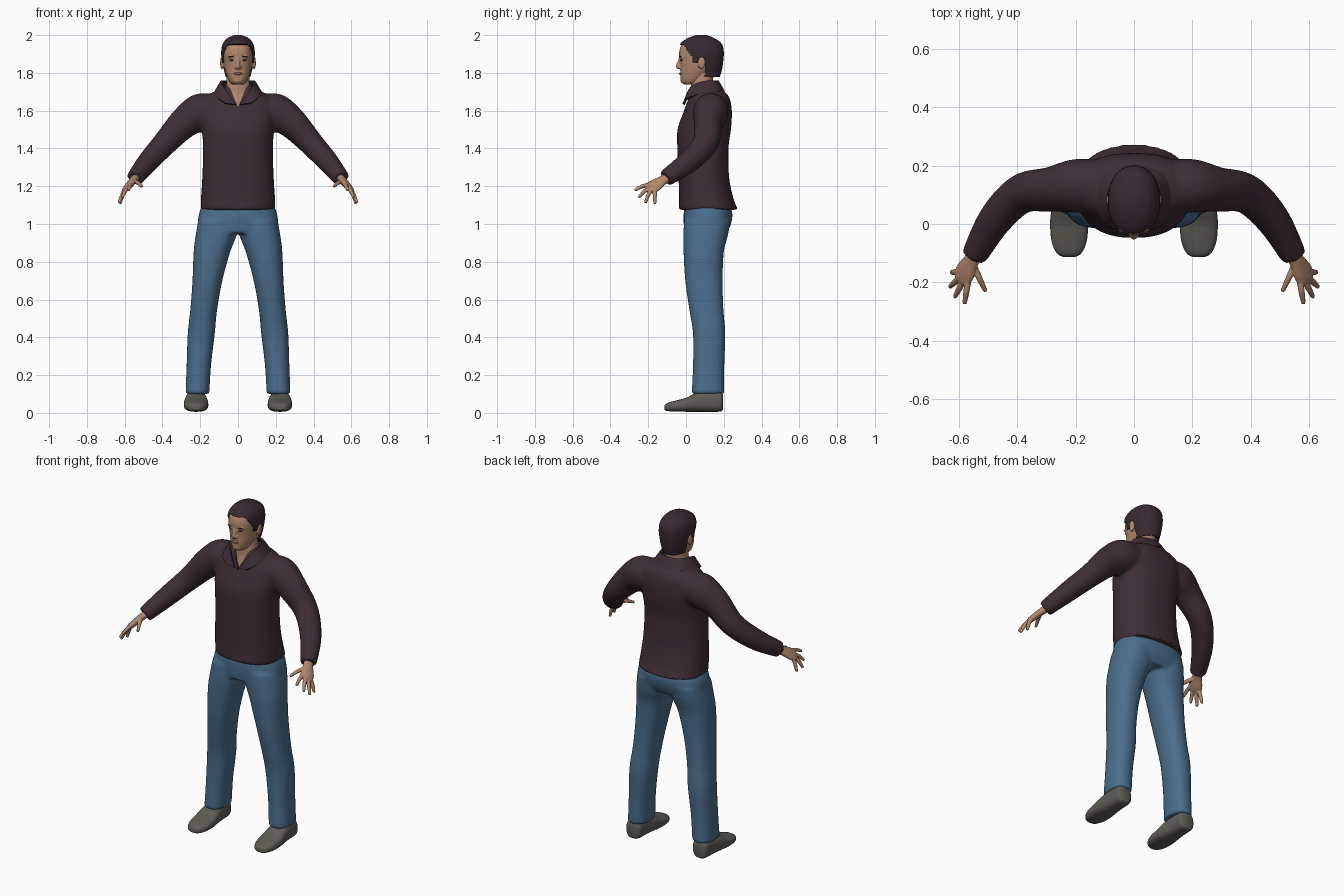
import bpy, bmesh, math
from mathutils import Vector

if "Cube" in bpy.data.objects:
    bpy.data.objects.remove(bpy.data.objects["Cube"])


def make_material(name, colour):
    mat = bpy.data.materials.new(name)
    mat.use_nodes = True
    mat.diffuse_color = (*colour, 1)
    mat.node_tree.nodes["Principled BSDF"].inputs["Base Color"].default_value = (*colour, 1)
    return mat


SKIN = make_material("skin", (.45, .25, .155))
LIP = make_material("lip", (.30, .14, .095))
HAIR = make_material("dark_hair", (.039, .022, .031))
SHIRT = make_material("plum_shirt", (.048, .027, .036))
JEANS = make_material("blue_denim", (.068, .155, .26))
SHOE = make_material("grey_shoe", (.115, .108, .092))
SIDES = (("left", 1), ("right", -1))
X, Y, Z = Vector((1, 0, 0)), Vector((0, 1, 0)), Vector((0, 0, 1))


def spline(rows, steps=6):
    """Smoothly interpolate rows of numbers."""
    out = []
    for i in range(len(rows) - 1):
        a, b, c, d = (rows[max(0, min(len(rows) - 1, j))] for j in range(i - 1, i + 3))
        for k in range(steps):
            t = k / steps
            out.append([q + t * (r - p) / 2 + t * t * (2 * p - 5 * q + 4 * r - s) / 2
                        + t ** 3 * (3 * q - p - 3 * r + s) / 2
                        for p, q, r, s in zip(a, b, c, d)])
    return out + [list(rows[-1])]


def loft(bm, rings, power=2.0, count=40):
    """Skin rings given as centre and two half axes, and cap both ends."""
    loops = []
    for centre, u, v in rings:
        loop = []
        for i in range(count):
            a = 2 * math.pi * i / count
            c, s = math.cos(a), math.sin(a)
            loop.append(bm.verts.new(centre + u * math.copysign(abs(c) ** (2 / power), c)
                                     + v * math.copysign(abs(s) ** (2 / power), s)))
        loops.append(loop)
    for a, b in zip(loops, loops[1:]):
        for i in range(count):
            j = (i + 1) % count
            bm.faces.new((a[i], a[j], b[j], b[i]))
    bm.faces.new(loops[0][::-1])
    bm.faces.new(loops[-1])


def column(bm, rows, power=2.2, side=1, count=40):
    """Upright loft from rows of height, left edge, right edge, front, back."""
    loft(bm, [(Vector((side * (l + r) / 2, (f + b) / 2, z)), X * (r - l) / 2, Y * (b - f) / 2)
              for z, l, r, f, b in spline(rows)], power, count)


def body(bm, rows, power=2.2, count=40):
    """Upright loft symmetric in x: height, half width, front, back."""
    column(bm, [(z, -w, w, f, b) for z, w, f, b in rows], power, 1, count)


def tube(bm, rows, side=1, ref=Y, count=20):
    """Loft along a path: x, y, z, width radius, thickness radius."""
    path = spline(rows)
    points = [Vector((side * p[0], p[1], p[2])) for p in path]
    rings = []
    for i, p in enumerate(points):
        t = (points[min(i + 1, len(points) - 1)] - points[max(i - 1, 0)]).normalized()
        u = t.cross(ref).normalized()
        rings.append((p, u * path[i][3], u.cross(t) * path[i][4]))
    loft(bm, rings, 2, count)


def ball(bm, centre, size):
    n = 10
    rings = []
    for i in range(n + 1):
        a = math.pi * (i + .05) / (n + .1)
        rings.append((Vector(centre) - Z * size[2] * math.cos(a),
                      X * size[0] * math.sin(a), Y * size[1] * math.sin(a)))
    loft(bm, rings, 2, 20)


def finish(name, bm, materials, voxel=0, smooth=0, cutter=None, shell=0, subdivide=0):
    """Turn the bmesh into an object and bake its modifiers."""
    bmesh.ops.recalc_face_normals(bm, faces=bm.faces)
    mesh = bpy.data.meshes.new(name)
    bm.to_mesh(mesh)
    bm.free()
    ob = bpy.data.objects.new(name, mesh)
    bpy.context.collection.objects.link(ob)
    if voxel:
        m = ob.modifiers.new("blend", 'REMESH')
        m.mode, m.voxel_size = 'VOXEL', voxel
    if smooth:
        m = ob.modifiers.new("soften", 'SMOOTH')
        m.factor, m.iterations = .5, smooth
    if cutter:
        m = ob.modifiers.new("cut", 'BOOLEAN')
        m.operation, m.object = 'DIFFERENCE', cutter
    if shell:
        m = ob.modifiers.new("thickness", 'SOLIDIFY')
        m.thickness, m.offset = shell, 0
    if subdivide:
        m = ob.modifiers.new("round", 'SUBSURF')
        m.levels = m.render_levels = subdivide
    graph = bpy.context.evaluated_depsgraph_get()
    baked = bpy.data.meshes.new_from_object(ob.evaluated_get(graph))
    ob.modifiers.clear()
    ob.data = baked
    baked.materials.clear()
    for mat in materials:
        baked.materials.append(mat)
    baked.shade_smooth()
    baked.set_sharp_from_angle(angle=math.radians(50))
    return ob


# Jeans: two legs blended into the hips
bm = bmesh.new()
body(bm, [(.95, .205, -.008, .215), (1.0, .213, -.012, .238), (1.06, .205, -.012, .245),
          (1.12, .18, 0, .22)], 2.5)
for _, s in SIDES:
    column(bm, [(.1, .152, .278, .03, .203), (.25, .143, .272, .037, .203),
                (.42, .123, .266, .037, .208), (.55, .11, .252, .017, .198),
                (.7, .083, .241, -.004, .194), (.85, .042, .235, -.013, .2),
                (.94, .008, .224, -.014, .222), (1.02, .0, .21, -.01, .235)], 2.3, s)
finish("jeans", bm, [JEANS], voxel=.009, smooth=6)

# Neckline cutter, a wedge used for the open shirt front
bm = bmesh.new()
wedge = [[bm.verts.new((x, y, z)) for x, z in ((0, 1.615), (.062, 1.77), (-.062, 1.77))]
         for y in (-.15, .055)]
bm.faces.new(wedge[0])
bm.faces.new(wedge[1])
for i in range(3):
    j = (i + 1) % 3
    bm.faces.new((wedge[0][i], wedge[0][j], wedge[1][j], wedge[1][i]))
cutter = finish("neckline_cutter", bm, [])
cutter.hide_render = True

# Shirt: torso and both sleeves blended together, then opened at the neck
bm = bmesh.new()
body(bm, [(1.075, .198, -.038, .275), (1.14, .196, -.036, .25), (1.25, .189, -.04, .228),
          (1.4, .185, -.046, .225), (1.5, .192, -.045, .238), (1.58, .205, -.018, .243),
          (1.64, .2, .004, .238), (1.685, .155, .02, .22), (1.715, .1, .03, .185),
          (1.735, .08, .04, .168)], 2.3)
for _, s in SIDES:
    tube(bm, [(.13, .13, 1.6, .085, .09), (.2, .13, 1.59, .1, .092), (.285, .118, 1.535, .083, .077),
              (.385, .103, 1.43, .066, .068), (.475, .015, 1.33, .057, .06),
              (.546, -.108, 1.242, .045, .045)], s, count=32)
finish("shirt", bm, [SHIRT], voxel=.009, smooth=6, cutter=cutter)
bpy.data.objects.remove(cutter)

# Collar: a folded band running round the neck to two front points
bm = bmesh.new()
half = spline([(0, .168, 1.757, 0, .2, 1.70), (.065, .145, 1.757, .095, .17, 1.70),
               (.088, .085, 1.752, .125, .085, 1.69), (.07, .025, 1.72, .105, .01, 1.665),
               (.014, -.012, 1.632, .066, -.012, 1.638)], 5)
full = [[-r[0], r[1], r[2], -r[3], r[4], r[5]] for r in half[:0:-1]] + half
pairs = [(bm.verts.new(r[:3]), bm.verts.new(r[3:])) for r in full]
for (a, b), (c, d) in zip(pairs, pairs[1:]):
    bm.faces.new((a, b, d, c))
finish("collar", bm, [SHIRT], shell=.012)

# Neck and upper chest
bm = bmesh.new()
body(bm, [(1.58, .1, .02, .15), (1.64, .09, .014, .16), (1.69, .072, .024, .15),
          (1.74, .062, .026, .14), (1.8, .06, .035, .15)])
finish("neck", bm, [SKIN])

# Head with nose, brow and ears
bm = bmesh.new()
body(bm, [(1.738, .026, -.008, .06), (1.752, .044, -.024, .09), (1.79, .061, -.03, .125),
          (1.83, .072, -.03, .165), (1.87, .077, -.034, .18), (1.91, .079, -.036, .185),
          (1.95, .072, -.022, .177), (1.98, .05, .02, .14), (1.992, .018, .05, .1)], 2.2, 48)
tube(bm, [(0, -.03, 1.882, .007, .007), (0, -.037, 1.855, .009, .009),
          (0, -.043, 1.835, .011, .011), (0, -.034, 1.822, .008, .007)], ref=X)
for _, s in SIDES:
    ball(bm, (s * .011, -.034, 1.83), (.009, .01, .008))
    ball(bm, (s * .031, -.02, 1.884), (.023, .013, .008))
    ball(bm, (s * .085, .083, 1.853), (.01, .02, .034))
ball(bm, (0, -.018, 1.76), (.022, .012, .014))
finish("head", bm, [SKIN], voxel=.005, smooth=2)

# Eyes, eyebrows and mouth
for label, s in SIDES:
    bm = bmesh.new()
    ball(bm, (s * .031, -.023, 1.867), (.013, .008, .004))
    finish(label + "_eye", bm, [HAIR])
    bm = bmesh.new()
    ball(bm, (s * .032, -.0255, 1.887), (.019, .009, .003))
    finish(label + "_eyebrow", bm, [HAIR])
bm = bmesh.new()
ball(bm, (0, -.027, 1.796), (.023, .01, .007))
finish("lips", bm, [LIP])

# Hair: a cap trimmed along the hairline
bm = bmesh.new()
body(bm, [(1.778, .062, .0, .176), (1.82, .074, -.03, .188), (1.87, .083, -.037, .195),
          (1.91, .086, -.04, .197), (1.95, .079, -.03, .188), (1.98, .056, .008, .152),
          (1.998, .016, .055, .105)], 2.2, 72)


def outside_hairline(c):
    if c.z > 1.952:
        return False
    if c.z > 1.89:
        return c.y < .03 - (c.z - 1.89) * .7
    return c.y < (.038 if c.z > 1.855 else .1) or c.z < 1.7785


trim = [f for f in bm.faces if outside_hairline(f.calc_center_median())]
bmesh.ops.delete(bm, geom=trim, context='FACES')
finish("hair", bm, [HAIR], shell=.006)

# Hands: palm, four fingers and thumb blended together
for label, s in SIDES:
    bm = bmesh.new()
    normal = Vector((.04, -.085, -.055)).cross(Vector((-.04, -.035, .035)))
    normal.x *= s
    tube(bm, [(.535, -.09, 1.25, .027, .023), (.556, -.125, 1.23, .03, .02),
              (.578, -.165, 1.203, .041, .018), (.592, -.193, 1.185, .036, .014)], s, normal)
    for base, tip in (((.568, -.197, 1.208), (.58, -.272, 1.178)),
                      ((.585, -.195, 1.192), (.613, -.25, 1.14)),
                      ((.6, -.187, 1.178), (.63, -.215, 1.112)),
                      ((.605, -.165, 1.17), (.624, -.165, 1.107)),
                      ((.548, -.145, 1.225), (.508, -.23, 1.198))):
        a, b = Vector(base), Vector(tip)
        start, middle, end = a - (b - a) * .3, a.lerp(b, .5) + Z * .005, b
        tube(bm, [(*start, .012, .012), (*a, .0115, .0115), (*middle, .0105, .0105),
                  (*end, .0075, .0075)], s, normal)
    finish(label + "_hand", bm, [SKIN], voxel=.0035, smooth=2)

# Shoes: lofted from toe to heel, with dark patches on the tongue and heel sides
for label, s in SIDES:
    bm = bmesh.new()
    rows = spline([(-.113, .02, .015, .04), (-.1, .042, .01, .052), (-.06, .06, .007, .064),
                   (.0, .065, .006, .08), (.05, .061, .006, .104), (.11, .054, .006, .118),
                   (.17, .05, .006, .118), (.19, .042, .01, .108), (.197, .025, .02, .09)])
    loft(bm, [(Vector((s * .222, y, (low + top) / 2)), X * w, Z * (top - low) / 2)
              for y, w, low, top in rows], 2.6)
    for f in bm.faces:
        c = f.calc_center_median()
        tongue = c.z > .083 and .01 < c.y < .07
        heel = .12 < c.y < .188 and .035 < c.z < .066
        f.material_index = int(tongue or heel)
    finish(label + "_shoe", bm, [SHOE, SHIRT])
